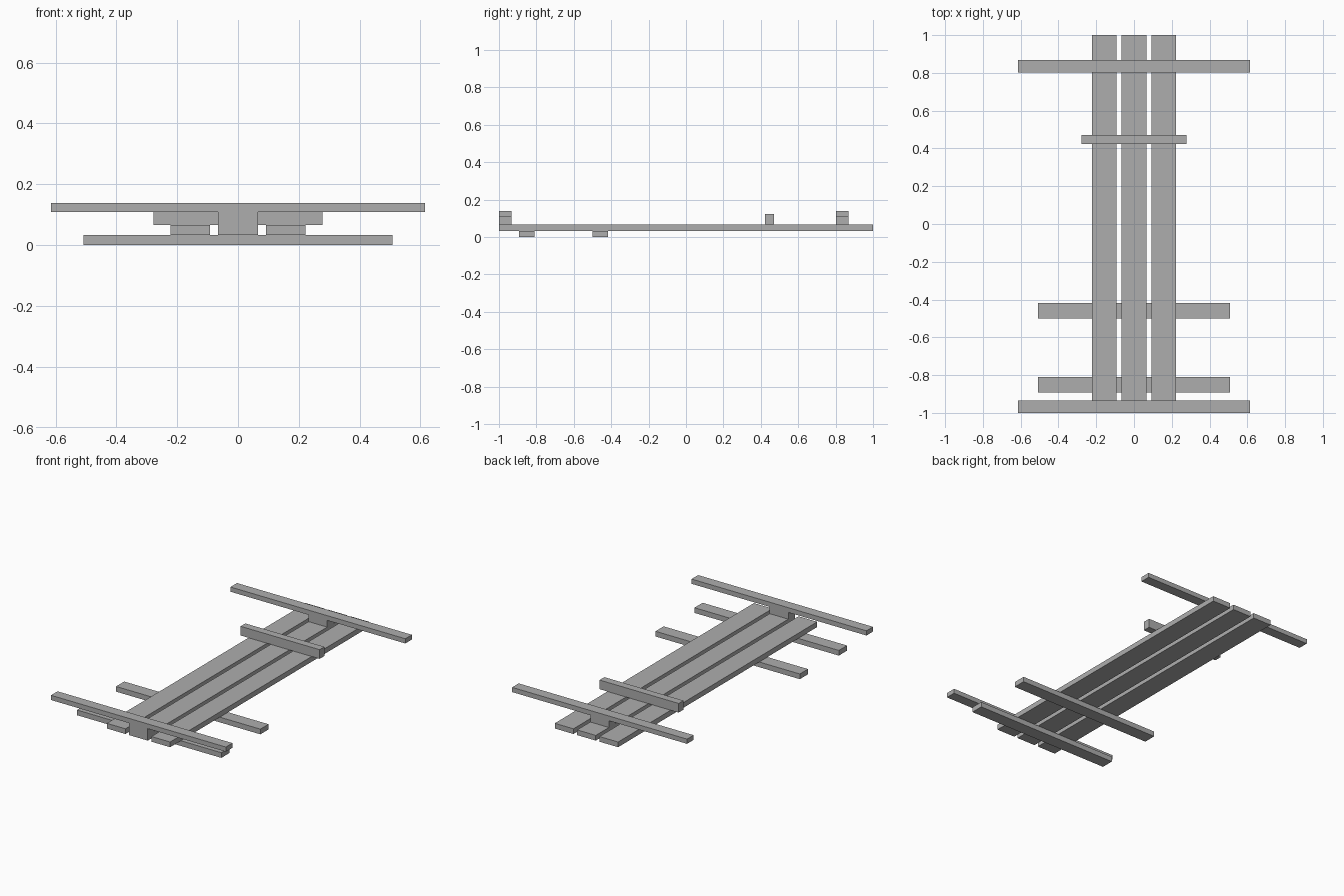
import bpy

if "Cube" in bpy.data.objects:
    bpy.data.objects.remove(bpy.data.objects["Cube"])

grey = bpy.data.materials.new("plain grey")
grey.diffuse_color = (0.42, 0.42, 0.42, 1)
grey.use_nodes = True
grey.node_tree.nodes["Principled BSDF"].inputs["Base Color"].default_value = grey.diffuse_color


def board(name, x0, x1, y0, y1, z0, z1):
    """Axis-aligned box given by its limits."""
    bpy.ops.mesh.primitive_cube_add(size=1)
    ob = bpy.context.object
    ob.name = name
    centre = ((x0 + x1) / 2, (y0 + y1) / 2, (z0 + z1) / 2)
    size = (x1 - x0, y1 - y0, z1 - z0)
    for v in ob.data.vertices:
        v.co = [c + s * p for c, s, p in zip(centre, size, v.co)]
    ob.data.materials.append(grey)
    return ob


# Levels: runners, deck, spacers, crossbars
Z = (0.0, 0.033, 0.066, 0.109, 0.139)

# Long deck planks
for name, x in (("left_plank", -0.157), ("middle_plank", 0), ("right_plank", 0.157)):
    board(name, x - 0.0655, x + 0.0655, -1, 1, Z[1], Z[2])

# Runners under the deck
for name, y in (("front_runner", -0.851), ("rear_runner", -0.459)):
    board(name, -0.5075, 0.5075, y - 0.041, y + 0.041, Z[0], Z[1])

# Wide crossbars, each raised on a central spacer
for name, y in (("front", -0.967), ("back", 0.835)):
    board(name + "_spacer", -0.0655, 0.0655, y - 0.033, y + 0.033, Z[2], Z[3])
    board(name + "_crossbar", -0.615, 0.615, y - 0.033, y + 0.033, Z[3], Z[4])

# Short upright bar across the deck
board("short_bar", -0.278, 0.278, 0.423, 0.471, Z[2], 0.124)
